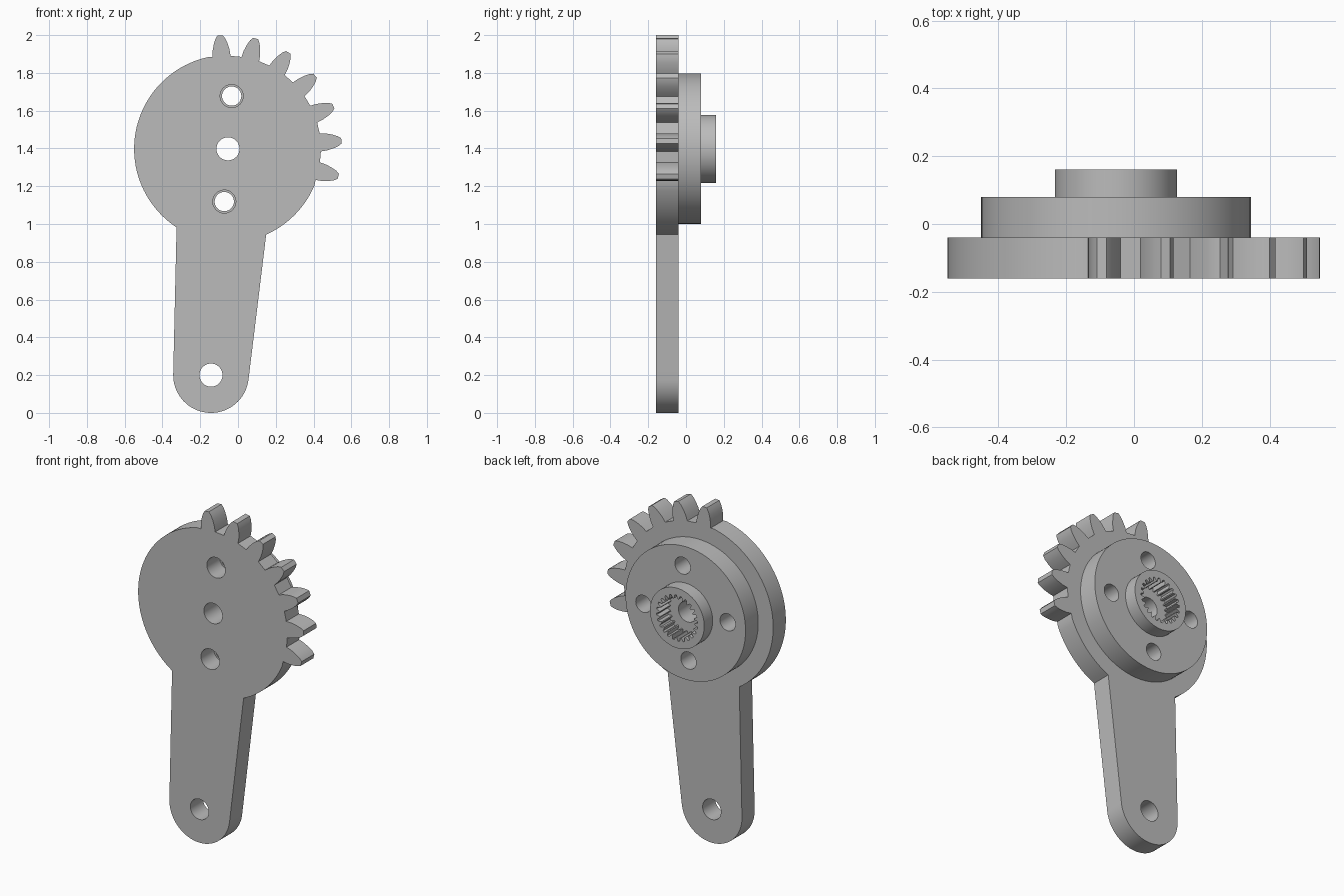
import bpy, bmesh, math

if "Cube" in bpy.data.objects:
    bpy.data.objects.remove(bpy.data.objects["Cube"], do_unlink=True)

HUB = (-0.053, 1.398)
PIN = (-0.143, 0.2)
FRONT, SEAM, FLANGE, BACK = -0.16, -0.04, 0.08, 0.16
SOCKET_FLOOR = 0.06

grey = bpy.data.materials.new("plain grey")
grey.use_nodes = True
colour = (0.5, 0.5, 0.5, 1)
grey.diffuse_color = colour
grey.node_tree.nodes["Principled BSDF"].inputs["Base Color"].default_value = colour


def polar(centre, radius, degrees):
    a = math.radians(degrees)
    return (centre[0] + radius * math.cos(a), centre[1] + radius * math.sin(a))


def arc(centre, radius, start, end, steps):
    return [polar(centre, radius, start + (end - start) * i / steps) for i in range(steps + 1)]


def circle(centre, radius, steps=48):
    return arc(centre, radius, 0, 360, steps)[:-1]


def ring(bm, loop, y):
    return [bm.verts.new((x, y, z)) for x, z in loop]


def cap(bm, loops, y):
    """Flat face bounded by the first loop, with the others as holes."""
    edges = []
    for loop in loops:
        vs = ring(bm, loop, y)
        edges += [bm.edges.new((vs[i - 1], vs[i])) for i in range(len(vs))]
    bmesh.ops.triangle_fill(bm, edges=edges, use_beauty=True, normal=(0, 1, 0))


def wall(bm, loop, y0, y1):
    a, b = ring(bm, loop, y0), ring(bm, loop, y1)
    for i in range(len(a)):
        bm.faces.new((a[i - 1], a[i], b[i], b[i - 1]))


def finish(bm, name):
    bmesh.ops.remove_doubles(bm, verts=bm.verts, dist=1e-5)
    bmesh.ops.recalc_face_normals(bm, faces=bm.faces)
    mesh = bpy.data.meshes.new(name)
    bm.to_mesh(mesh)
    bm.free()
    mesh.materials.append(grey)
    obj = bpy.data.objects.new(name, mesh)
    bpy.context.collection.objects.link(obj)
    bpy.ops.object.select_all(action='DESELECT')
    obj.select_set(True)
    bpy.context.view_layer.objects.active = obj
    bpy.ops.object.shade_smooth_by_angle(angle=math.radians(25))


def tooth(angle):
    """Curved gear tooth, listed counter-clockwise."""
    flank = [(0.492, 0.048), (0.525, 0.045), (0.56, 0.036), (0.585, 0.026), (0.602, 0.014)]
    sides = [(r, -w) for r, w in flank] + [(r, w) for r, w in reversed(flank)]
    return [polar(HUB, r, angle + math.degrees(w / r)) for r, w in sides]


# Gear sector plate with tapered arm
R = 0.497
outline = arc(HUB, R, -66, -23, 14)
for i in range(7):
    outline += tooth(-14 + 18 * i)
outline += arc(HUB, R, 102, 236.8, 44)
outline += arc(PIN, 0.2, 179, 354, 36)

screws = [polar(HUB, 0.28, 86 + 90 * i) for i in range(4)]
bore = circle(HUB, 0.061)
plate_holes = [bore, circle(PIN, 0.061), circle(screws[0], 0.061), circle(screws[2], 0.061)]

bm = bmesh.new()
for y in (FRONT, SEAM):
    cap(bm, [outline] + plate_holes, y)
for loop in [outline] + plate_holes:
    wall(bm, loop, FRONT, SEAM)
finish(bm, "gear_arm_plate")

# Round horn with hub boss and splined socket
flange = circle(HUB, 0.398, 96)
boss = circle(HUB, 0.18, 64)
screw_holes = [circle(s, 0.051) for s in screws]
TEETH = 24
spline = []
for i in range(TEETH):
    for r, part in ((0.115, 0.1), (0.115, 0.3), (0.137, 0.55), (0.137, 0.85)):
        spline.append(polar(HUB, r, 360 * (i + part) / TEETH))

bm = bmesh.new()
cap(bm, [flange, bore] + screw_holes, SEAM)
cap(bm, [flange, boss] + screw_holes, FLANGE)
cap(bm, [boss, spline], BACK)
cap(bm, [spline, bore], SOCKET_FLOOR)
for loop in [flange] + screw_holes:
    wall(bm, loop, SEAM, FLANGE)
wall(bm, boss, FLANGE, BACK)
wall(bm, spline, SOCKET_FLOOR, BACK)
wall(bm, bore, SEAM, SOCKET_FLOOR)
finish(bm, "splined_horn")
